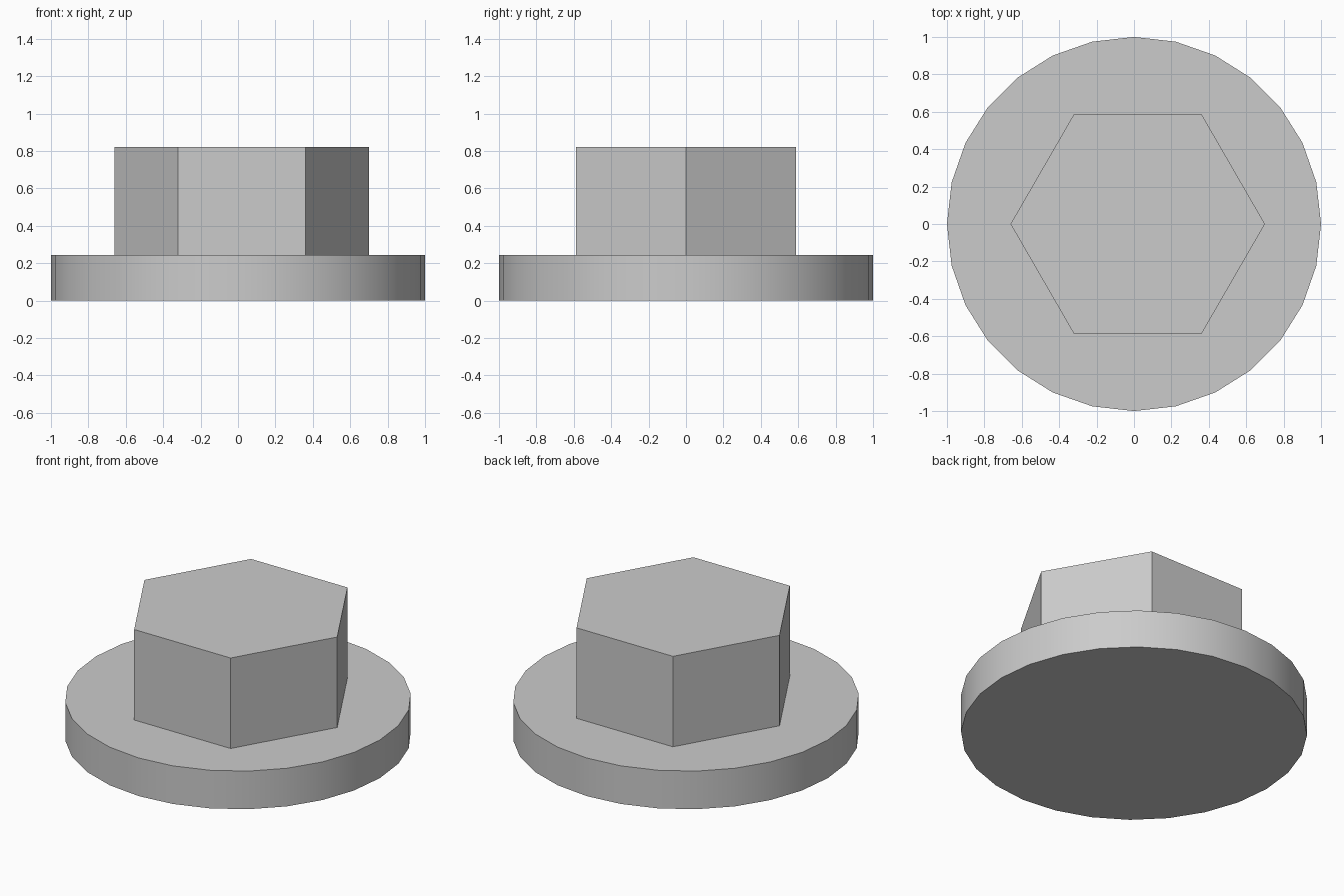
import bpy
import math

if "Cube" in bpy.data.objects:
    bpy.data.objects.remove(bpy.data.objects["Cube"])


def prism(name, sides, radius, z0, z1, x=0.0, turn=0.0):
    bpy.ops.mesh.primitive_cylinder_add(
        vertices=sides, radius=radius, depth=z1 - z0,
        location=(x, 0, (z0 + z1) / 2), rotation=(0, 0, turn))
    obj = bpy.context.object
    obj.name = name
    return obj


# Round flange, smooth around its rim
prism("flange", 28, 1.0, 0.0, 0.243)
bpy.ops.object.shade_smooth_by_angle(angle=math.radians(30))

# Hexagonal head, slightly off centre, corners along x
prism("hex_head", 6, 0.68, 0.243, 0.82, x=0.02, turn=math.radians(30))
